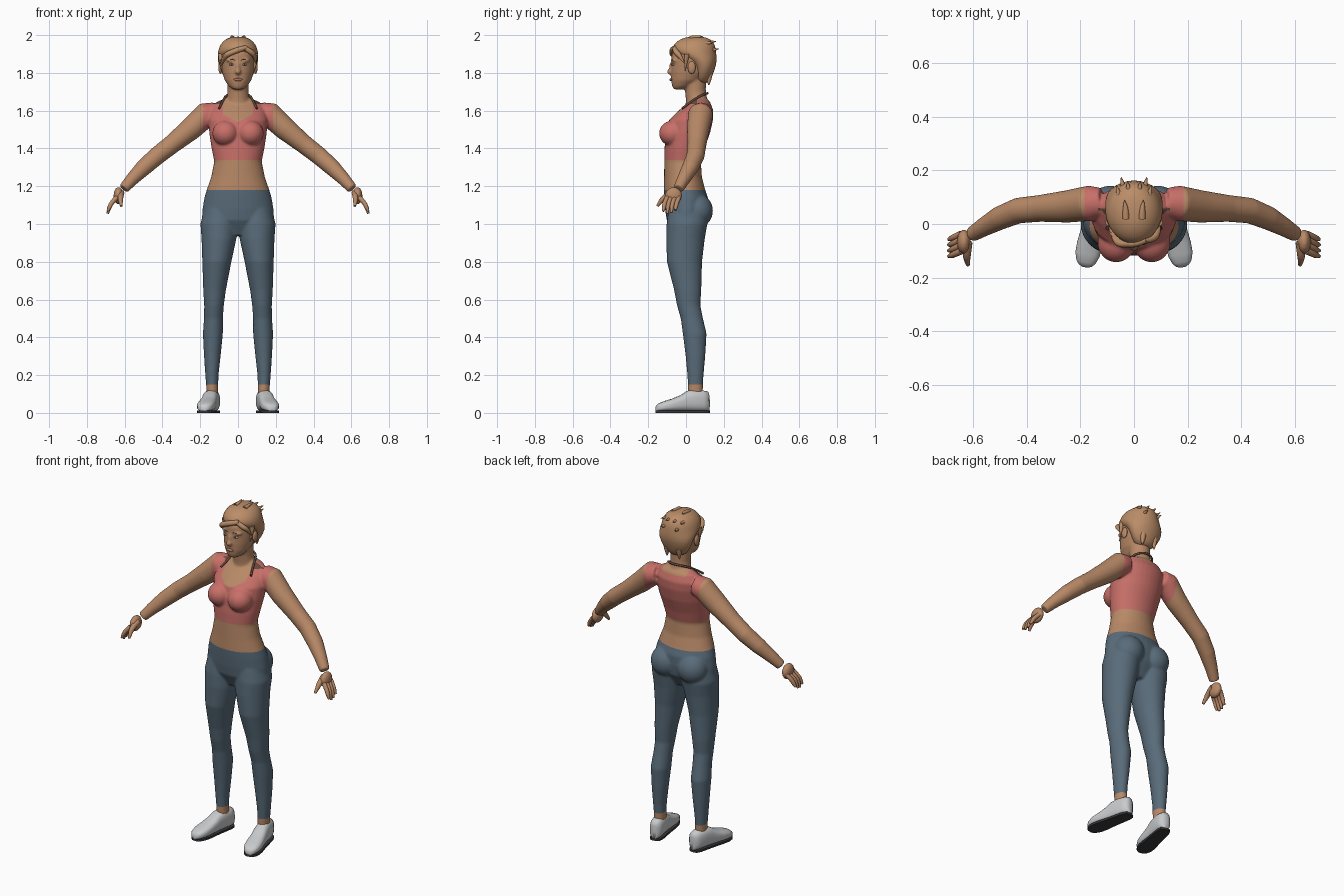
import bpy, bmesh, math
from mathutils import Vector, Matrix

old = bpy.data.objects.get("Cube")
if old:
    bpy.data.objects.remove(old, do_unlink=True)


def make_material(name, color):
    mat = bpy.data.materials.new(name)
    mat.use_nodes = True
    mat.diffuse_color = (*color, 1)
    mat.node_tree.nodes["Principled BSDF"].inputs["Base Color"].default_value = (*color, 1)
    return mat


skin = make_material("skin", (0.48, 0.25, 0.135))
hair_mat = make_material("hair", (0.5, 0.27, 0.14))
coral = make_material("coral fabric", (0.58, 0.16, 0.14))
slate = make_material("slate leggings", (0.1, 0.15, 0.195))
shoe_mat = make_material("pale shoe", (0.58, 0.59, 0.6))
dark = make_material("dark rubber", (0.04, 0.04, 0.045))
lining = make_material("brown lining", (0.13, 0.07, 0.045))
lip_mat = make_material("lips", (0.4, 0.17, 0.11))
eye_mat = make_material("eye white", (0.5, 0.52, 0.55))


def loft(bm, rings, power=1.0, count=32):
    """Closed skin through rings of (centre, half axis, other half axis)."""
    rows = []
    for centre, u, v in rings:
        row = []
        for i in range(count):
            a = math.tau * i / count
            c, s = math.cos(a), math.sin(a)
            c = math.copysign(abs(c) ** power, c)
            s = math.copysign(abs(s) ** power, s)
            row.append(bm.verts.new(Vector(centre) + Vector(u) * c + Vector(v) * s))
        rows.append(row)
    for a, b in zip(rows, rows[1:]):
        for i in range(count):
            j = (i + 1) % count
            bm.faces.new((a[i], a[j], b[j], b[i]))
    bm.faces.new(rows[0][::-1])
    bm.faces.new(rows[-1])


def stack(bm, table, power=1.0):
    """Upright loft from rows of z, x, y, half width, half depth."""
    loft(bm, [((x, y, z), (w, 0, 0), (0, d, 0)) for z, x, y, w, d in table], power)


def tube(bm, table):
    """Limb along a path of x, y, z, radius."""
    pts = [Vector(row[:3]) for row in table]
    rings = []
    for i, p in enumerate(pts):
        d = (pts[min(i + 1, len(pts) - 1)] - pts[max(i - 1, 0)]).normalized()
        u = d.cross(Vector((0, 1, 0))).normalized()
        rings.append((p, u * table[i][3], d.cross(u) * table[i][3]))
    loft(bm, rings)


def ball(bm, centre, size):
    m = Matrix.Translation(centre) @ Matrix.Diagonal((*size, 1))
    bmesh.ops.create_uvsphere(bm, u_segments=24, v_segments=16, radius=1, matrix=m)


def finish(name, bm, *mats):
    bmesh.ops.recalc_face_normals(bm, faces=bm.faces[:])
    for f in bm.faces:
        f.smooth = True
    mesh = bpy.data.meshes.new(name)
    bm.to_mesh(mesh)
    bm.free()
    for mat in mats:
        mesh.materials.append(mat)
    obj = bpy.data.objects.new(name, mesh)
    bpy.context.collection.objects.link(obj)
    return obj


def blob(name, centre, size, mat):
    bm = bmesh.new()
    ball(bm, centre, size)
    return finish(name, bm, mat)


def strand(name, pts, radii, mat):
    """Tapered rounded strand for fingers, locks and straps."""
    curve = bpy.data.curves.new(name, 'CURVE')
    curve.dimensions = '3D'
    curve.bevel_depth = 1
    curve.bevel_resolution = 3
    curve.use_fill_caps = True
    spline = curve.splines.new('NURBS')
    spline.points.add(len(pts) - 1)
    for point, p, r in zip(spline.points, pts, radii):
        point.co = (*p, 1)
        point.radius = r
    spline.order_u = 3
    spline.use_endpoint_u = True
    curve.materials.append(mat)
    bpy.context.collection.objects.link(bpy.data.objects.new(name, curve))


# Body masses: torso, neck, head
bm = bmesh.new()
stack(bm, [(0.94, 0, 0, .1, .06), (1.02, 0, .003, .192, .105), (1.08, 0, .003, .188, .114),
           (1.14, 0, 0, .178, .116), (1.18, 0, -.008, .166, .11), (1.25, 0, -.016, .142, .1),
           (1.33, 0, -.018, .126, .097), (1.4, 0, -.008, .14, .106), (1.48, 0, .01, .152, .117),
           (1.55, 0, .026, .158, .117), (1.6, 0, .053, .15, .092), (1.645, 0, .07, .115, .058),
           (1.665, 0, .065, .07, .045)])
stack(bm, [(1.58, 0, .06, .066, .06), (1.66, 0, .056, .06, .057),
           (1.7, 0, .05, .055, .055), (1.79, 0, .045, .057, .06)])
stack(bm, [(1.713, 0, -.036, .028, .03), (1.73, 0, -.02, .049, .054), (1.76, 0, .002, .07, .081),
           (1.8, 0, .02, .083, .1), (1.85, 0, .03, .09, .108), (1.9, 0, .032, .092, .108),
           (1.94, 0, .035, .08, .09), (1.97, 0, .04, .05, .06)])
# Nose and brow ridge
ball(bm, (0, -.081, 1.806), (.017, .021, .016))
ball(bm, (0, -.074, 1.83), (.012, .016, .032))
for s in (-1, 1):
    ball(bm, (s * .034, -.06, 1.867), (.03, .016, .01))
    # Bust and seat
    ball(bm, (s * .066, -.07, 1.48), (.07, .073, .068))
    ball(bm, (s * .088, .058, 1.07), (.088, .085, .09))
    # Leg
    stack(bm, [(.06, s * .135, .05, .03, .038), (.15, s * .137, .05, .032, .04),
               (.2, s * .138, .05, .035, .043), (.3, s * .136, .05, .044, .052),
               (.42, s * .133, .046, .053, .063), (.5, s * .13, .031, .05, .059),
               (.57, s * .127, .014, .052, .062), (.65, s * .124, .009, .06, .072),
               (.8, s * .112, -.008, .077, .093), (.92, s * .101, -.003, .092, .102),
               (1.0, s * .099, .005, .1, .108), (1.08, s * .09, .008, .09, .1)])
    # Arm and palm
    tube(bm, [(s * .12, .08, 1.59, .055), (s * .165, .077, 1.582, .066), (s * .25, .065, 1.503, .06),
              (s * .35, .058, 1.422, .05), (s * .43, .05, 1.36, .048), (s * .5, .022, 1.298, .044),
              (s * .56, -.012, 1.238, .035), (s * .605, -.04, 1.187, .028)])
    ball(bm, (s * .633, -.066, 1.15), (.026, .046, .046))

# Fuse the masses into one smooth skin
rough = finish("body_rough", bm)
remesh = rough.modifiers.new("fuse", 'REMESH')
remesh.mode = 'VOXEL'
remesh.voxel_size = 0.0055
soft = rough.modifiers.new("soften", 'SMOOTH')
soft.factor = 0.5
soft.iterations = 12
graph = bpy.context.evaluated_depsgraph_get()
fused = bpy.data.meshes.new_from_object(rough.evaluated_get(graph))
bpy.data.objects.remove(rough, do_unlink=True)
bm = bmesh.new()
bm.from_mesh(fused)
bpy.data.meshes.remove(fused)

# Cut clean garment edges, then colour by region
cuts = [((0, 0, z), (0, 0, 1)) for z in (.15, 1.18, 1.34, 1.635)]
for s in (-1, 1):
    cuts += [((s * .185, 0, 0), (1, 0, 0)), ((s * .08, 0, 0), (1, 0, 0)),
             ((0, 0, 1.54), (s * .5, 0, 1))]
for co, no in cuts:
    bmesh.ops.bisect_plane(bm, geom=bm.verts[:] + bm.edges[:] + bm.faces[:],
                           dist=1e-5, plane_co=co, plane_no=no)
for f in bm.faces:
    c = f.calc_center_median()
    side = abs(c.x)
    f.material_index = 0
    if .15 < c.z < 1.18 and side < .3:
        f.material_index = 2
    elif 1.34 < c.z < 1.7 and side < .185:
        neckline = 1.54 + .5 * side if c.y < .06 else 1.635
        if side > .08 or c.z < neckline:
            f.material_index = 1
            if .08 < side < .135 and c.z > 1.635 and c.y < .06:
                f.material_index = 3
finish("body", bm, skin, coral, slate, lining)

# Halter strap behind the neck
half = [(.1, -.02, 1.612), (.08, .03, 1.652), (.062, .09, 1.685)]
strap = [(-x, y, z) for x, y, z in half] + [(0, .122, 1.695)] + half[::-1]
strand("neck_strap", strap, [.006] * len(strap), lining)

# Face details
blob("lips", (0, -.079, 1.764), (.024, .008, .008), lip_mat)
for s, side in ((-1, "right"), (1, "left")):
    blob(side + "_eye", (s * .034, -.068, 1.845), (.014, .009, .0065), eye_mat)
    blob(side + "_iris", (s * .034, -.0745, 1.845), (.006, .004, .006), dark)
    strand(side + "_brow", [(s * .016, -.077, 1.868), (s * .035, -.075, 1.874), (s * .055, -.062, 1.866)],
           (.002, .003, .001), lining)
    ear = blob(side + "_ear", (s * .093, .03, 1.828), (.011, .021, .033), skin)

    # Fingers and thumb
    for i in range(4):
        y = -.1 + i * .021
        drop = (.012, 0, .004, .018)[i]
        strand(side + "_finger", [(s * .642, y, 1.14), (s * .668, y - .012, 1.115),
                                  (s * .682, y - .018, 1.085), (s * .69, y - .02, 1.055 + drop)],
               (.013, .012, .011, .006), skin)
    strand(side + "_thumb", [(s * .618, -.068, 1.165), (s * .622, -.108, 1.148),
                             (s * .622, -.135, 1.12), (s * .618, -.152, 1.095)],
           (.017, .016, .012, .007), skin)

    # Shoe: rows of length position, half width, height
    bm = bmesh.new()
    rows = [(.126, .012, .09), (.117, .03, .112), (.09, .038, .118), (.04, .04, .122),
            (.005, .041, .115), (-.03, .043, .092), (-.075, .047, .074), (-.115, .046, .062),
            (-.145, .036, .05), (-.158, .024, .04), (-.164, .01, .028)]
    loft(bm, [((0, y, .005 + h / 2), (w, 0, 0), (0, 0, h / 2 - .004)) for y, w, h in rows], .75)
    shoe = finish(side + "_shoe", bm, shoe_mat)
    bm = bmesh.new()
    outline = [(w * .98, y) for y, w, h in rows]
    outline += [(-x, y) for x, y in outline[::-1]]
    base = bm.faces.new([bm.verts.new((x, y, 0)) for x, y in outline])
    top = bmesh.ops.extrude_face_region(bm, geom=[base])
    bmesh.ops.translate(bm, vec=(0, 0, .012), verts=[v for v in top["geom"] if isinstance(v, bmesh.types.BMVert)])
    sole = finish(side + "_sole", bm, dark)
    for f in sole.data.polygons:
        f.use_smooth = False
    for part in (shoe, sole):
        part.location = (s * .15, 0, 0)
        part.rotation_euler.z = s * .2

# Short hair: cap whose front dips inside the forehead
bm = bmesh.new()
stack(bm, [(1.74, 0, .085, .045, .036), (1.79, 0, .092, .084, .05), (1.84, 0, .098, .104, .062),
           (1.878, 0, .075, .108, .088), (1.905, 0, .04, .108, .12), (1.95, 0, .043, .097, .113),
           (1.98, 0, .05, .066, .08), (1.992, 0, .052, .03, .04)])
cap = finish("hair_cap", bm, hair_mat)
cap.modifiers.new("round", 'SUBSURF').levels = 1

# Swept fringe, sideburns and crown tufts
for i in range(4):
    d = i * .012
    strand("fringe_lock", [(.045 - d, -.058, 1.935 - d / 3), (0 - d, -.078, 1.922 - d / 3),
                           (-.055 - d / 2, -.062, 1.9 - d / 3), (-.093, -.03 + d, 1.865 - d)],
           (.012, .016, .014, .002), hair_mat)
strand("fringe_left", [(.03, -.06, 1.935), (.065, -.058, 1.915), (.09, -.032, 1.89), (.096, -.008, 1.85)],
       (.012, .016, .013, .002), hair_mat)
for s in (-1, 1):
    strand("sideburn", [(s * .092, .005, 1.9), (s * .093, .0, 1.86), (s * .086, -.006, 1.81)],
           (.014, .01, .002), hair_mat)
    for x, y, z in ((.02, .13, 1.955), (.055, .115, 1.95), (.04, .145, 1.915), (.03, .06, 1.982)):
        strand("crown_tuft", [(s * x, y - .04, z), (s * x, y, z + .008), (s * x * 1.2, y + .03, z + .012)],
               (.014, .012, .001), hair_mat)
    strand("nape_tuft", [(s * .04, .125, 1.8), (s * .04, .122, 1.76), (s * .042, .12, 1.735)],
           (.018, .014, .002), hair_mat)
